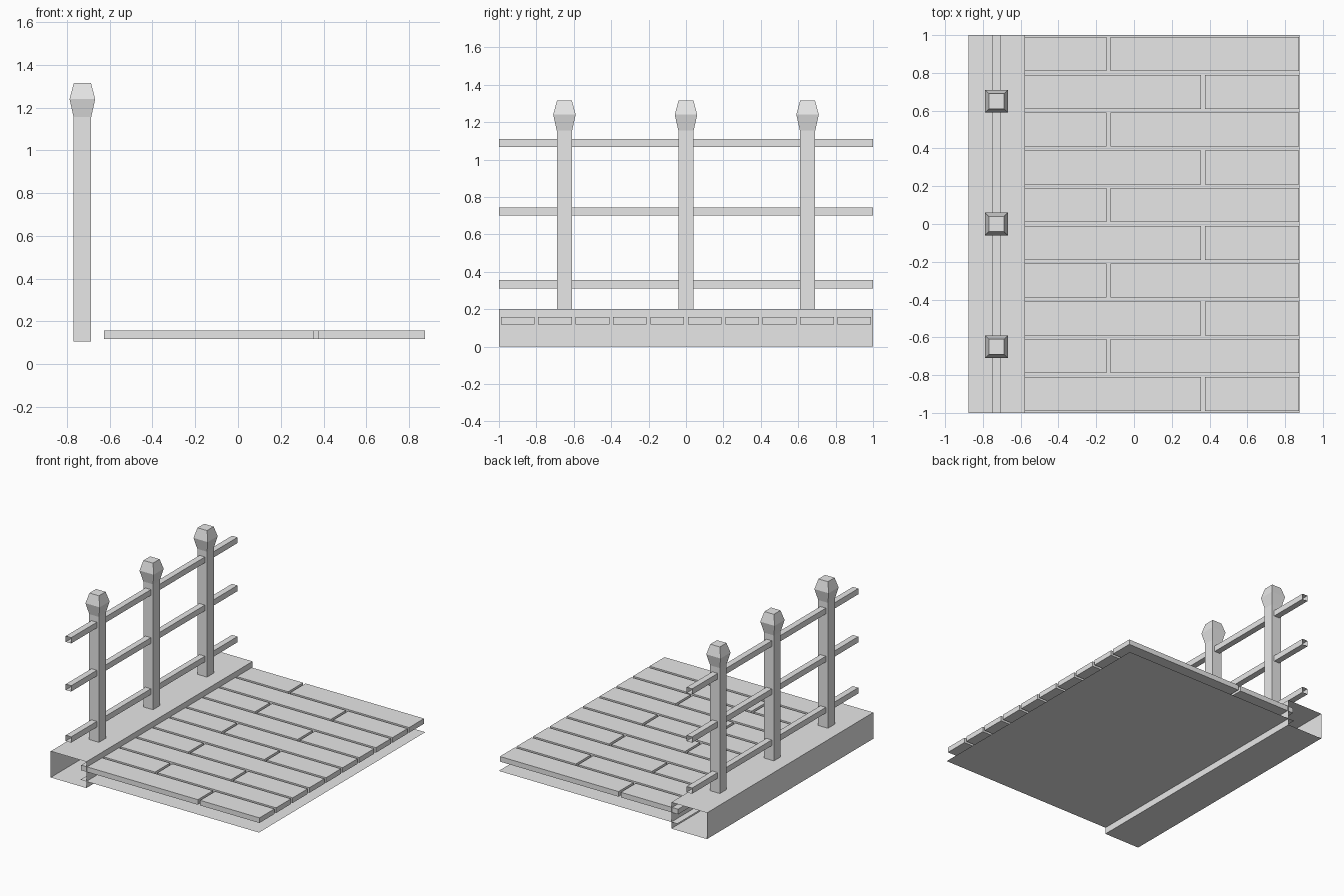
import bpy
import bmesh
from mathutils import Vector

if "Cube" in bpy.data.objects:
    bpy.data.objects.remove(bpy.data.objects["Cube"], do_unlink=True)

GREY = (0.8, 0.8, 0.8, 1.0)
mat = bpy.data.materials.new("plain grey")
mat.use_nodes = True
mat.diffuse_color = GREY
mat.node_tree.nodes["Principled BSDF"].inputs["Base Color"].default_value = GREY


def finish(name, bm):
    mesh = bpy.data.meshes.new(name)
    bm.to_mesh(mesh)
    bm.free()
    mesh.materials.append(mat)
    obj = bpy.data.objects.new(name, mesh)
    bpy.context.collection.objects.link(obj)
    return obj


def box(name, low, high, open_ends=False):
    """Box between two corners; open_ends drops the faces across y."""
    low, high = Vector(low), Vector(high)
    bm = bmesh.new()
    bmesh.ops.create_cube(bm, size=1)
    bmesh.ops.scale(bm, vec=high - low, verts=bm.verts)
    bmesh.ops.translate(bm, vec=(low + high) / 2, verts=bm.verts)
    if open_ends:
        bm.normal_update()
        ends = [f for f in bm.faces if abs(f.normal.y) > 0.9]
        bmesh.ops.delete(bm, geom=ends, context="FACES_ONLY")
    return finish(name, bm)


def post(name, x, y, rings):
    """Square post lofted through (z, half width) rings, closed on top."""
    bm = bmesh.new()
    loops = [[bm.verts.new((x + sx * h, y + sy * h, z))
              for sx, sy in ((-1, -1), (1, -1), (1, 1), (-1, 1))]
             for z, h in rings]
    for a, b in zip(loops, loops[1:]):
        for i in range(4):
            j = (i + 1) % 4
            bm.faces.new((a[i], a[j], b[j], b[i]))
    bm.faces.new(loops[-1])
    return finish(name, bm)


EDGE = 0.877       # outer x limit
INNER = -0.627     # x where the boards start, inside the kerb
GAP = 0.01         # half the gap between boards

# Hollow kerb beam
box("kerb_beam", (-EDGE, -1, 0), (-0.577, 1, 0.2), open_ends=True)

# Thin sheet under the boards
bm = bmesh.new()
bm.faces.new([bm.verts.new((x, y, 0.05)) for x, y in
              ((INNER, -1), (EDGE, -1), (EDGE, 1), (INNER, 1))])
finish("under_sheet", bm)

# Floor boards, with alternating joints
for row in range(10):
    y = -0.9 + 0.2 * row
    joint = -0.135 if row % 2 else 0.365
    for part, x0, x1 in (("long" if joint > 0 else "left", INNER, joint - GAP),
                         ("short" if joint > 0 else "right", joint + GAP, EDGE - 0.003)):
        box(f"floor_board_{part}_{row + 1}", (x0, y - 0.09, 0.118), (x1, y + 0.09, 0.157))

# Railing posts with faceted caps
for i, y in enumerate((-0.65, 0, 0.65)):
    post(f"railing_post_{i + 1}", -0.728, y,
         ((0.105, 0.041), (1.155, 0.041), (1.24, 0.06), (1.315, 0.04)))

# Hollow horizontal rails
for i, z in enumerate((0.333, 0.722, 1.088)):
    box(f"rail_{i + 1}", (-0.751, -1, z - 0.022), (-0.705, 1, z + 0.022), open_ends=True)
